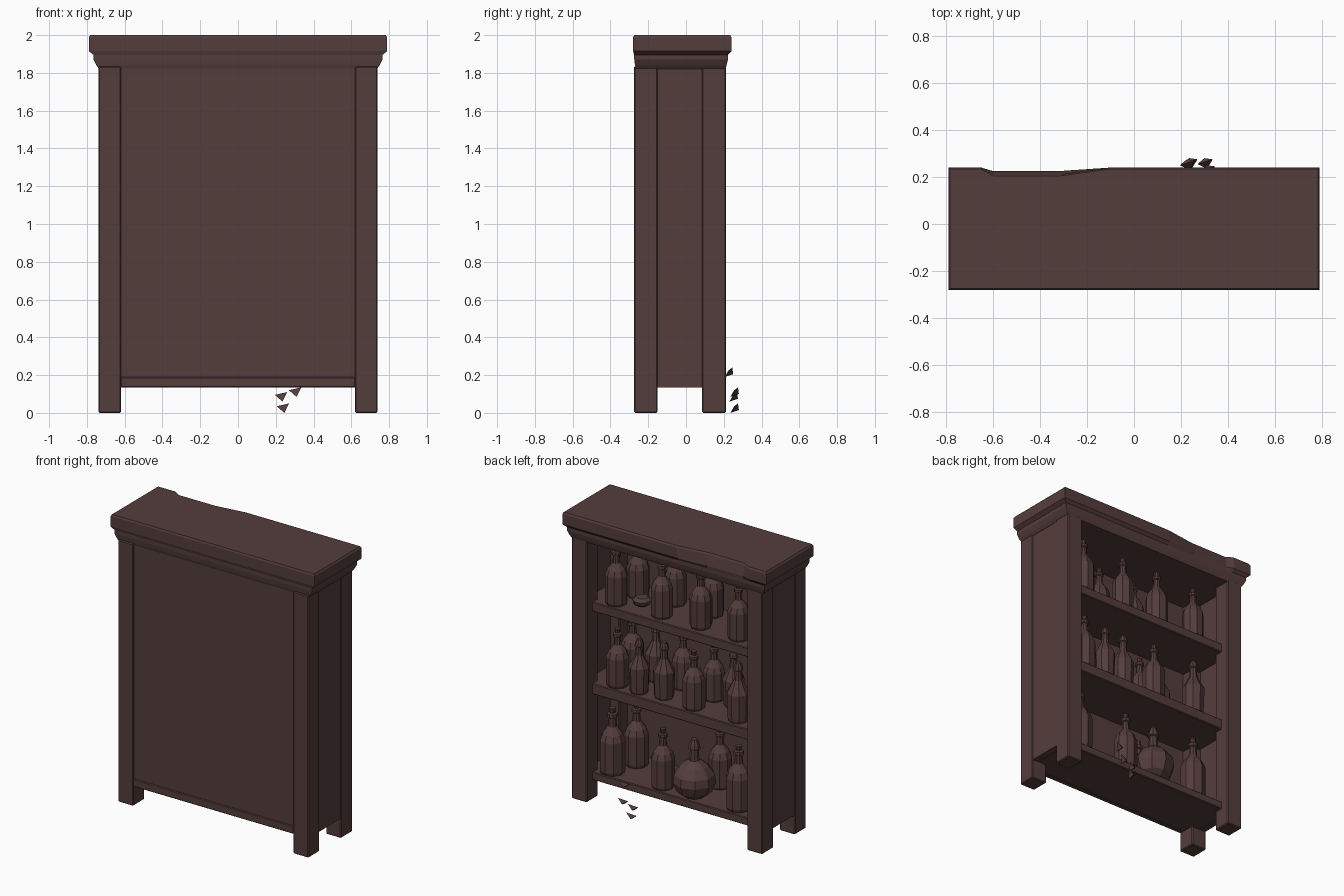
import bpy, bmesh, math, random
from mathutils import Vector

if "Cube" in bpy.data.objects:
    bpy.data.objects.remove(bpy.data.objects["Cube"])

random.seed(4)


def material(name, rgb):
    m = bpy.data.materials.new(name)
    m.diffuse_color = (*rgb, 1)
    m.use_nodes = True
    m.node_tree.nodes["Principled BSDF"].inputs["Base Color"].default_value = m.diffuse_color
    return m


WOOD = material("dark brown", (0.088, 0.047, 0.045))


def finish(bm, name):
    bmesh.ops.recalc_face_normals(bm, faces=bm.faces)
    me = bpy.data.meshes.new(name)
    bm.to_mesh(me)
    bm.free()
    ob = bpy.data.objects.new(name, me)
    me.materials.append(WOOD)
    bpy.context.collection.objects.link(ob)
    return ob


def loft(name, rings):
    """Closed skin through a list of point rings."""
    bm = bmesh.new()
    loops = [[bm.verts.new(p) for p in ring] for ring in rings]
    n = len(loops[0])
    for a, b in zip(loops, loops[1:]):
        for i in range(n):
            j = (i + 1) % n
            bm.faces.new((a[i], a[j], b[j], b[i]))
    bm.faces.new(loops[0][::-1])
    bm.faces.new(loops[-1])
    return finish(bm, name)


def rect(x0, x1, y0, y1, z):
    return [(x0, y0, z), (x1, y0, z), (x1, y1, z), (x0, y1, z)]


def box(name, x0, x1, y0, y1, z0, z1, bevel=0.0):
    ob = loft(name, [rect(x0, x1, y0, y1, z0), rect(x0, x1, y0, y1, z1)])
    if bevel:
        mod = ob.modifiers.new("worn edges", "BEVEL")
        mod.width = bevel
        mod.segments = 1
    return ob


def lathe(name, x, y, z, profile, sides, turn):
    rings = []
    for r, h in profile:
        rings.append([(x + r * math.cos(turn + math.tau * i / sides),
                       y + r * math.sin(turn + math.tau * i / sides), z + h)
                      for i in range(sides)])
    return loft(name, rings)


# Corner posts, running down into the feet
for side, sx in (("left", -1), ("right", 1)):
    xa, xb = sorted((sx * 0.62, sx * 0.738))
    box(f"{side}_closed_post", xa, xb, -0.275, -0.15, 0, 1.835, 0.006)
    box(f"{side}_open_post", xa, xb, 0.085, 0.212, 0, 1.835, 0.006)
    # Side panel between the posts
    xa, xb = sorted((sx * 0.69, sx * 0.733))
    box(f"{side}_panel", xa, xb, -0.152, 0.087, 0.135, 1.835)

# Large closed panel with a rail along its foot
box("closed_panel", -0.622, 0.622, -0.265, -0.24, 0.135, 1.835)
box("closed_bottom_rail", -0.622, 0.622, -0.273, -0.24, 0.135, 0.19, 0.005)

# Shelves
SHELVES = {"bottom": (0.135, 0.19), "middle": (0.735, 0.81), "top": (1.315, 1.38)}
for label, (z0, z1) in SHELVES.items():
    box(f"{label}_shelf", -0.69, 0.69, -0.24, 0.148, z0, z1, 0.005)

# Cornice flaring out to the flat top, with a chipped stretch on the open edge
CORNICE = [(0.735, -0.264, 0.208, 1.82, 0), (0.75, -0.27, 0.215, 1.84, 0),
           (0.765, -0.274, 0.222, 1.87, 0), (0.765, -0.274, 0.222, 1.895, 0),
           (0.79, -0.28, 0.24, 1.915, 0.015), (0.79, -0.28, 0.24, 1.988, 0.03),
           (0.782, -0.275, 0.234, 2.0, 0.03)]


def cornice_ring(x, y0, y1, z, chip):
    return [(-x, y0, z), (x, y0, z), (x, y1, z), (-0.1, y1, z),
            (-0.32, y1 - chip, z), (-0.6, y1 - chip, z), (-0.65, y1, z), (-x, y1, z)]


loft("cornice", [cornice_ring(*row) for row in CORNICE])

# Bottle outlines as (radius, height)
TALL = [(0.068, 0), (0.076, 0.02), (0.076, 0.21), (0.06, 0.25), (0.026, 0.295),
        (0.022, 0.35), (0.032, 0.355), (0.03, 0.375), (0.016, 0.38), (0.02, 0.41)]
SLIM = [(0.056, 0), (0.062, 0.015), (0.068, 0.18), (0.026, 0.26),
        (0.021, 0.32), (0.03, 0.325), (0.026, 0.345), (0.015, 0.37)]
ROUND = [(0.06, 0), (0.115, 0.04), (0.14, 0.105), (0.132, 0.16), (0.09, 0.215),
         (0.034, 0.255), (0.028, 0.33), (0.04, 0.335), (0.036, 0.36), (0.02, 0.4)]
BOWL = [(0.04, 0), (0.07, 0.02), (0.078, 0.05), (0.05, 0.075)]

# Bottles standing on each shelf: (x, y, outline, scale)
BOTTLES = {
    "bottom": [(0.52, 0.07, TALL, 1.1), (0.46, -0.11, TALL, 1.05),
               (0.13, 0.07, TALL, 1.0), (-0.11, 0.065, ROUND, 1.0),
               (-0.16, -0.15, TALL, 1.0), (-0.45, 0.06, TALL, 1.08)],
    "middle": [(0.48, 0.07, TALL, 0.97), (0.49, -0.11, TALL, 1.0),
               (0.31, 0.075, SLIM, 1.0), (0.33, -0.14, SLIM, 1.05),
               (0.135, 0.05, SLIM, 1.05), (0.12, -0.14, TALL, 0.95),
               (-0.11, 0.07, TALL, 0.97), (-0.14, -0.11, TALL, 0.95),
               (-0.45, 0.065, SLIM, 1.1), (-0.3, -0.1, SLIM, 1.05)],
    "top": [(0.49, 0.07, TALL, 0.97), (0.44, -0.1, TALL, 0.97),
            (0.34, 0.0, BOWL, 0.8), (0.145, 0.06, TALL, 0.95),
            (0.18, -0.14, TALL, 0.95), (-0.15, 0.05, TALL, 0.97),
            (-0.11, -0.14, TALL, 0.95), (-0.45, 0.06, TALL, 0.93)],
}
for label, items in BOTTLES.items():
    for i, (x, y, outline, s) in enumerate(items, 1):
        lathe(f"{label}_bottle_{i}", x, y, SHELVES[label][1] - 0.002,
              [(r * s, h * s) for r, h in outline], 9, random.uniform(0, 0.7))

# Loose splinters hanging below the open side
for i, (x, y, z) in enumerate([(0.225, 0.25, 0.085), (0.235, 0.255, 0.025),
                               (0.3, 0.255, 0.11), (0.31, 0.225, 0.215)], 1):
    bm = bmesh.new()
    for dx, dy, dz in ((-0.03, 0, 0.01), (0.035, 0.02, 0.025),
                       (0.01, -0.02, -0.025), (0.0, 0.025, -0.01)):
        bm.verts.new(Vector((x + dx, y + dy, z + dz)))
    bmesh.ops.convex_hull(bm, input=bm.verts)
    finish(bm, f"splinter_{i}")
